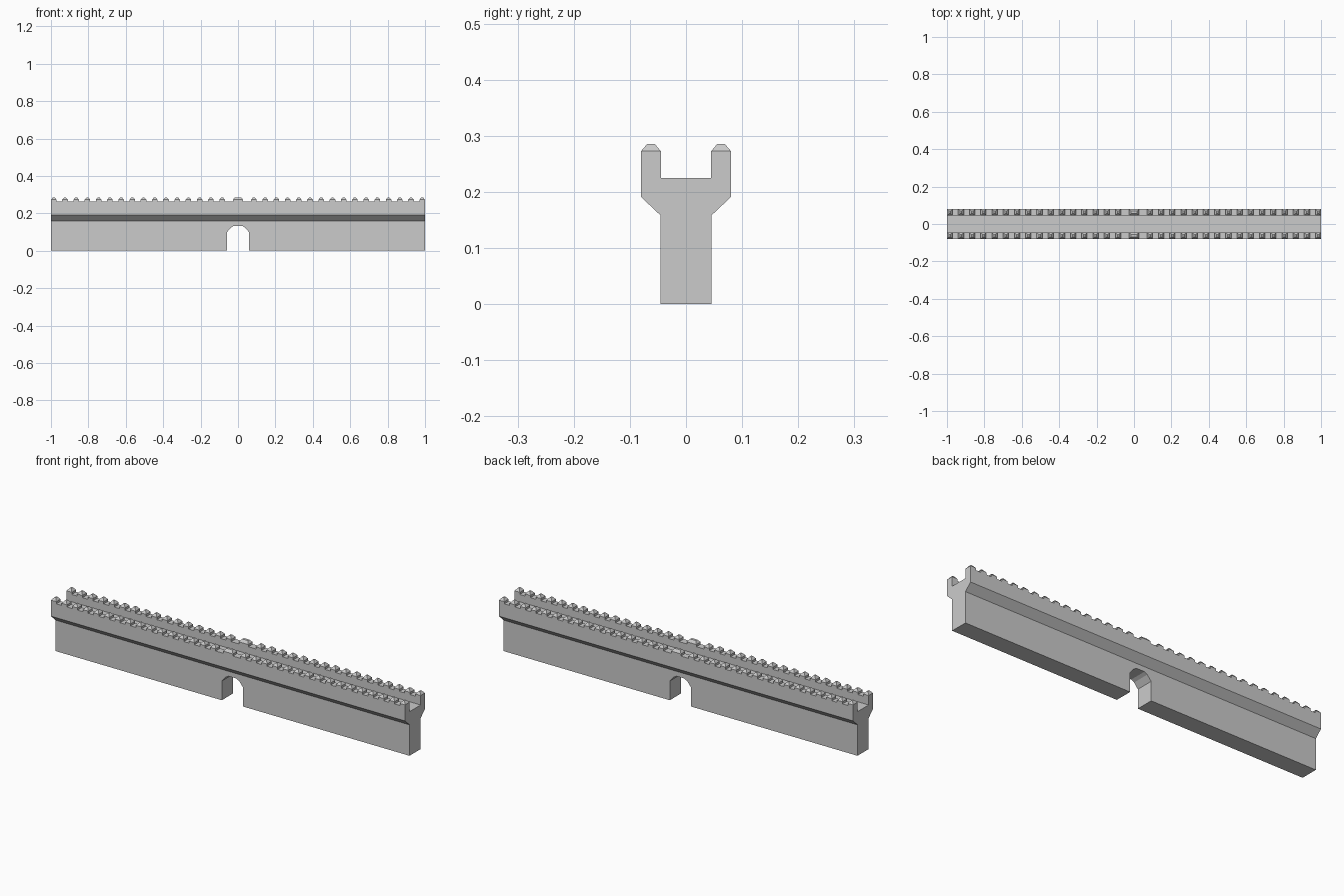
import bpy, bmesh

if "Cube" in bpy.data.objects:
    bpy.data.objects.remove(bpy.data.objects["Cube"])


def make_object(name, bm):
    bmesh.ops.recalc_face_normals(bm, faces=bm.faces)
    mesh = bpy.data.meshes.new(name)
    bm.to_mesh(mesh)
    bm.free()
    obj = bpy.data.objects.new(name, mesh)
    bpy.context.collection.objects.link(obj)
    return obj


def extrude_profile(name, points, direction):
    """Extrude a closed 3D outline along a vector."""
    bm = bmesh.new()
    face = bm.faces.new([bm.verts.new(p) for p in points])
    ext = bmesh.ops.extrude_face_region(bm, geom=[face])
    verts = [g for g in ext["geom"] if isinstance(g, bmesh.types.BMVert)]
    bmesh.ops.translate(bm, verts=verts, vec=direction)
    return make_object(name, bm)


def mirrored(half):
    """Complete a half outline by reflecting its first coordinate."""
    return half + [(-a, b) for a, b in reversed(half)]


PARAPET_TOP = 0.262
INNER, OUTER = 0.045, 0.08

# Wall body: stem, flared corbel, two parapets and sunken walkway
half_wall = [(0.045, 0), (0.045, 0.158), (OUTER, 0.191),
             (OUTER, PARAPET_TOP), (INNER, PARAPET_TOP), (INNER, 0.225)]
wall = extrude_profile("wall", [(-1, y, z) for y, z in mirrored(half_wall)], (2, 0, 0))

# Gateway cut through the stem
half_arch = [(0.06, -0.05), (0.06, 0.098), (0.038, 0.124), (0.022, 0.133)]
cutter = extrude_profile("gateway_cutter",
                         [(x, -0.2, z) for x, z in mirrored(half_arch)], (0, 0.4, 0))
cutter.hide_render = True
cut = wall.modifiers.new("gateway", "BOOLEAN")
cut.operation = "DIFFERENCE"
cut.solver = "EXACT"
cut.object = cutter
bpy.context.view_layer.objects.active = wall
bpy.ops.object.modifier_apply(modifier=cut.name)
bpy.data.objects.remove(cutter)


def add_merlon(bm, x, y, width):
    """Upright block with a bevelled cap, open where it meets the parapet."""
    hy = (OUTER - INNER) / 2
    rings = []
    for z, inset in ((PARAPET_TOP, 0), (0.273, 0), (0.286, 0.011)):
        hx, d = width / 2 - inset, hy - inset
        rings.append([bm.verts.new((x + sx * hx, y + sy * d, z))
                      for sx, sy in ((-1, -1), (1, -1), (1, 1), (-1, 1))])
    for low, high in zip(rings, rings[1:]):
        for i in range(4):
            j = (i + 1) % 4
            bm.faces.new((low[i], low[j], high[j], high[i]))
    bm.faces.new(rings[-1])


# Merlon rows: evenly spaced from both ends, with a wide one in the middle
for name, side in (("front_merlons", -1), ("back_merlons", 1)):
    bm = bmesh.new()
    y = side * (INNER + OUTER) / 2
    for i in range(16):
        x = 0.985 - 0.06 * i
        add_merlon(bm, x, y, 0.03)
        add_merlon(bm, -x, y, 0.03)
    add_merlon(bm, 0, y, 0.054)
    make_object(name, bm)
